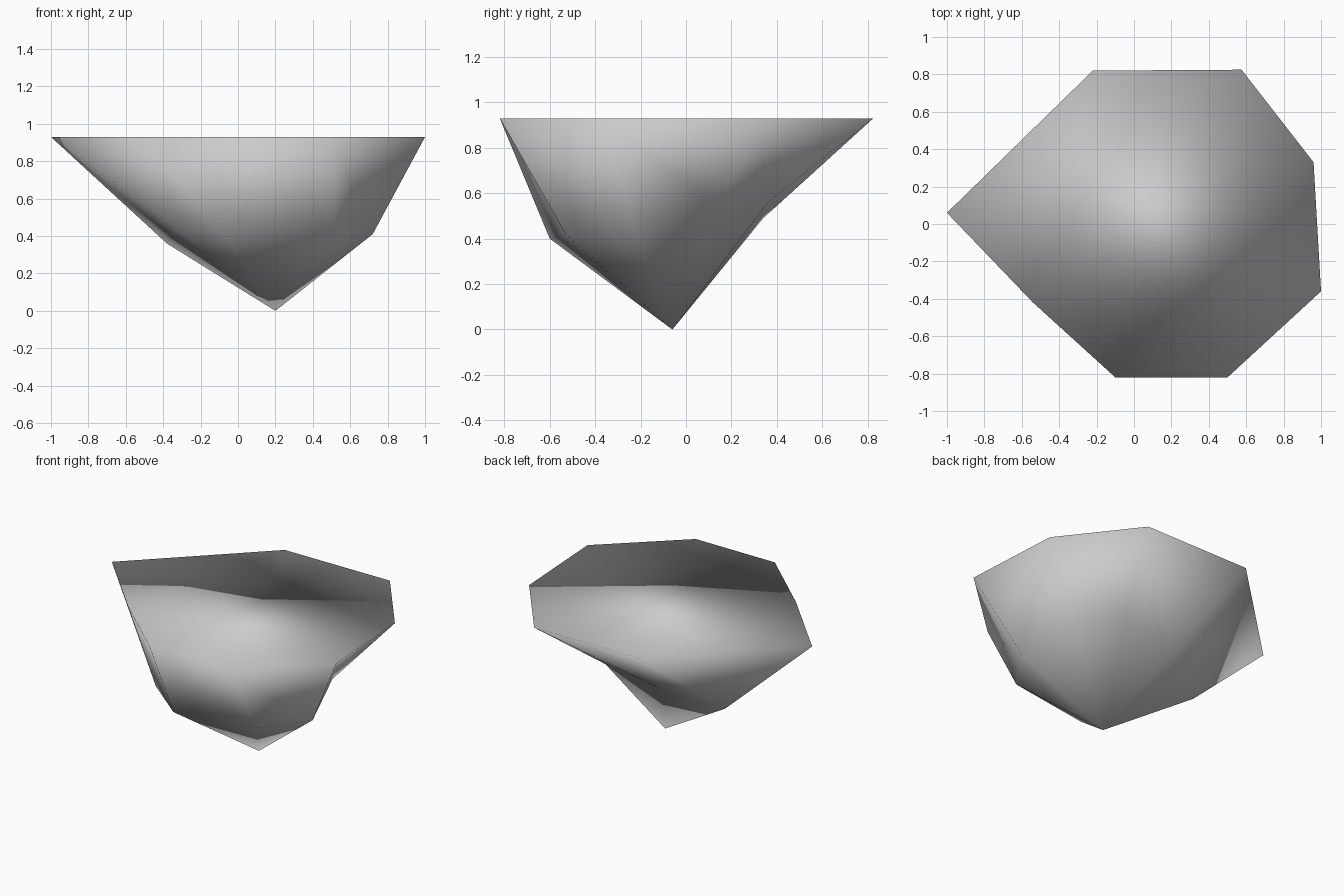
import bpy, bmesh

if "Cube" in bpy.data.objects:
    bpy.data.objects.remove(bpy.data.objects["Cube"])

# Outlines, running round the rock in the same order
rim = [(-1.0, .06), (-.22, .82), (.575, .825), (.96, .33),
       (1.0, -.36), (.50, -.82), (-.10, -.82), (-.54, -.42)]
waist = [(-.38, .12, .36), (-.05, .34, .49), (.36, .36, .56), (.62, .14, .53),
         (.72, -.22, .41), (.51, -.53, .42), (-.07, -.60, .40), (-.33, -.42, .44)]
TOP = .93

bm = bmesh.new()
upper = [bm.verts.new((x, y, TOP)) for x, y in rim]
middle = [bm.verts.new(p) for p in waist]
tip = bm.verts.new((.2, -.06, 0))

# Flat cap, faceted sides and pointed underside
bm.faces.new(upper)
for i in range(len(rim)):
    j = (i + 1) % len(rim)
    bm.faces.new((upper[i], upper[j], middle[i]))
    bm.faces.new((upper[j], middle[j], middle[i]))
    bm.faces.new((middle[i], middle[j], tip))
bmesh.ops.recalc_face_normals(bm, faces=bm.faces[:])
for f in bm.faces:
    f.smooth = True

mesh = bpy.data.meshes.new("rock")
bm.to_mesh(mesh)
bm.free()
rock = bpy.data.objects.new("rock", mesh)
bpy.context.collection.objects.link(rock)

# Stone colour
stone = bpy.data.materials.new("stone_grey")
stone.diffuse_color = (.6, .6, .6, 1)
stone.use_nodes = True
stone.node_tree.nodes["Principled BSDF"].inputs["Base Color"].default_value = stone.diffuse_color
mesh.materials.append(stone)
